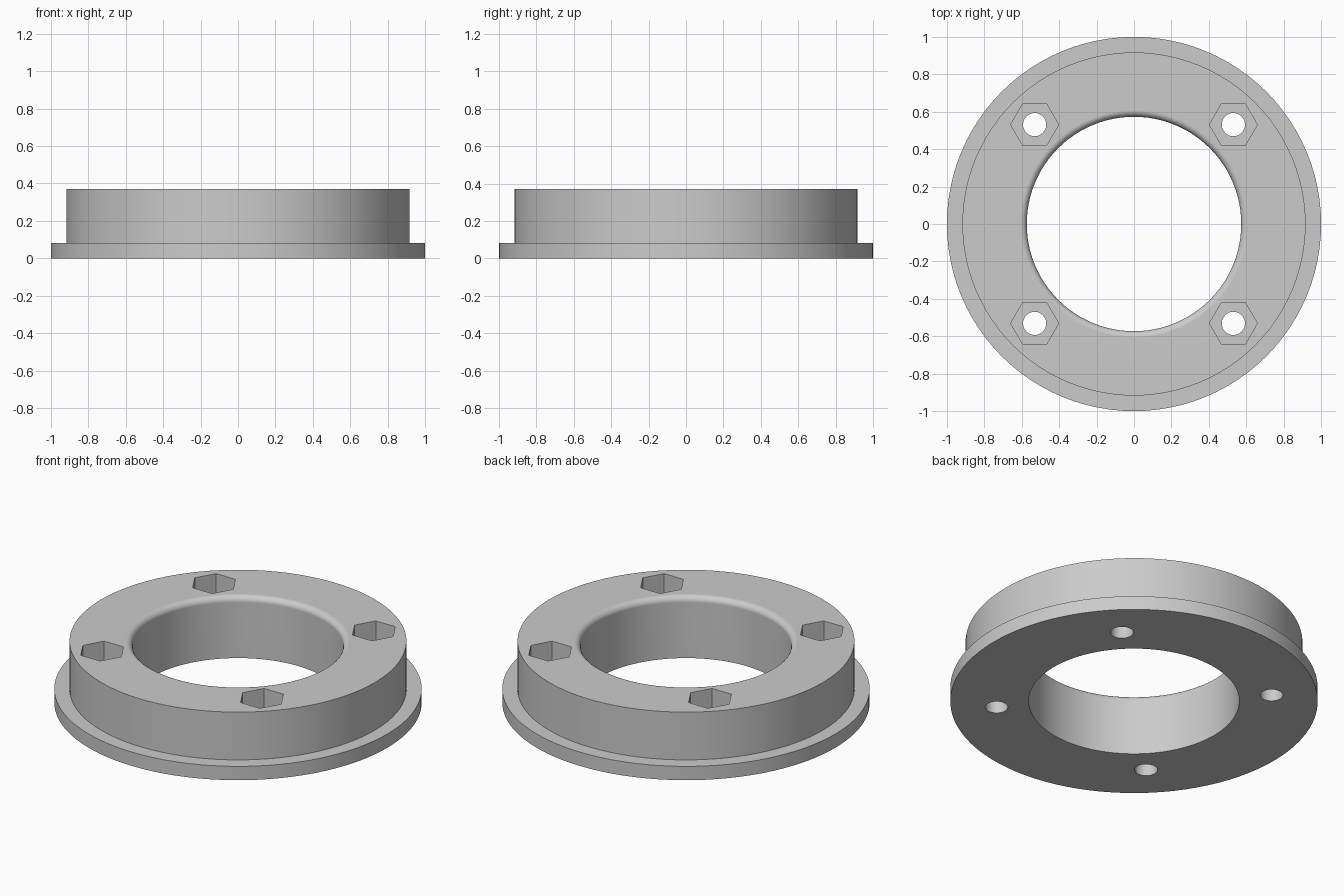
import bpy, bmesh, math

cube = bpy.data.objects.get("Cube")
if cube:
    bpy.data.objects.remove(cube, do_unlink=True)

RIM, BODY, BORE = 1.0, 0.917, 0.573
FLANGE_TOP, TOP = 0.083, 0.37
FILLET = 0.035
SEGMENTS = 96
BOLT = 0.531

grey = bpy.data.materials.new("plain_grey")
grey.use_nodes = True
colour = (0.6, 0.6, 0.6, 1)
grey.diffuse_color = colour
grey.node_tree.nodes["Principled BSDF"].inputs["Base Color"].default_value = colour


def add_object(name, bm):
    bmesh.ops.recalc_face_normals(bm, faces=bm.faces)
    mesh = bpy.data.meshes.new(name)
    bm.to_mesh(mesh)
    bm.free()
    mesh.materials.append(grey)
    obj = bpy.data.objects.new(name, mesh)
    bpy.context.collection.objects.link(obj)
    return obj


def lathe(name, profile):
    """Spin a closed (radius, z) profile around the z axis."""
    bm = bmesh.new()
    rings = []
    for i in range(SEGMENTS):
        a = math.tau * i / SEGMENTS
        rings.append([bm.verts.new((r * math.cos(a), r * math.sin(a), z)) for r, z in profile])
    n = len(profile)
    for i in range(SEGMENTS):
        here, there = rings[i], rings[(i + 1) % SEGMENTS]
        for j in range(n):
            k = (j + 1) % n
            bm.faces.new((here[j], there[j], there[k], here[k]))
    return add_object(name, bm)


def prism_cutter(name, sides, radius, bottom, top):
    """One prism at each of the four bolt positions."""
    bm = bmesh.new()
    for sx in (-1, 1):
        for sy in (-1, 1):
            loops = []
            for z in (bottom, top):
                loops.append([bm.verts.new((sx * BOLT + radius * math.cos(math.tau * i / sides),
                                            sy * BOLT + radius * math.sin(math.tau * i / sides), z))
                              for i in range(sides)])
            low, high = loops
            bm.faces.new(low[::-1])
            bm.faces.new(high)
            for i in range(sides):
                k = (i + 1) % sides
                bm.faces.new((low[i], low[k], high[k], high[i]))
    obj = add_object(name, bm)
    obj.hide_render = True
    return obj


# Flanged ring with a rounded upper lip on the bore
profile = [(BORE, 0), (RIM, 0), (RIM, FLANGE_TOP), (BODY, FLANGE_TOP), (BODY, TOP)]
for i in range(7):
    a = math.pi / 2 * (1 + i / 6)
    profile.append((BORE + FILLET + FILLET * math.cos(a), TOP - FILLET + FILLET * math.sin(a)))
ring = lathe("flanged_ring", profile)

# Hexagonal nut pockets and round bolt holes
cutters = [prism_cutter("nut_pocket_cutter", 6, 0.128, FLANGE_TOP, TOP + 0.1),
           prism_cutter("bolt_hole_cutter", 32, 0.062, -0.1, TOP + 0.1)]
bpy.ops.object.select_all(action="DESELECT")
bpy.context.view_layer.objects.active = ring
ring.select_set(True)
for cutter in cutters:
    mod = ring.modifiers.new(cutter.name, "BOOLEAN")
    mod.operation = "DIFFERENCE"
    mod.solver = "EXACT"
    mod.object = cutter
    bpy.ops.object.modifier_apply(modifier=mod.name)
    bpy.data.objects.remove(cutter, do_unlink=True)

# Smooth walls with crisp edges
bpy.ops.object.shade_smooth_by_angle(angle=math.radians(30))
weighted = ring.modifiers.new("even_shading", "WEIGHTED_NORMAL")
weighted.keep_sharp = True
